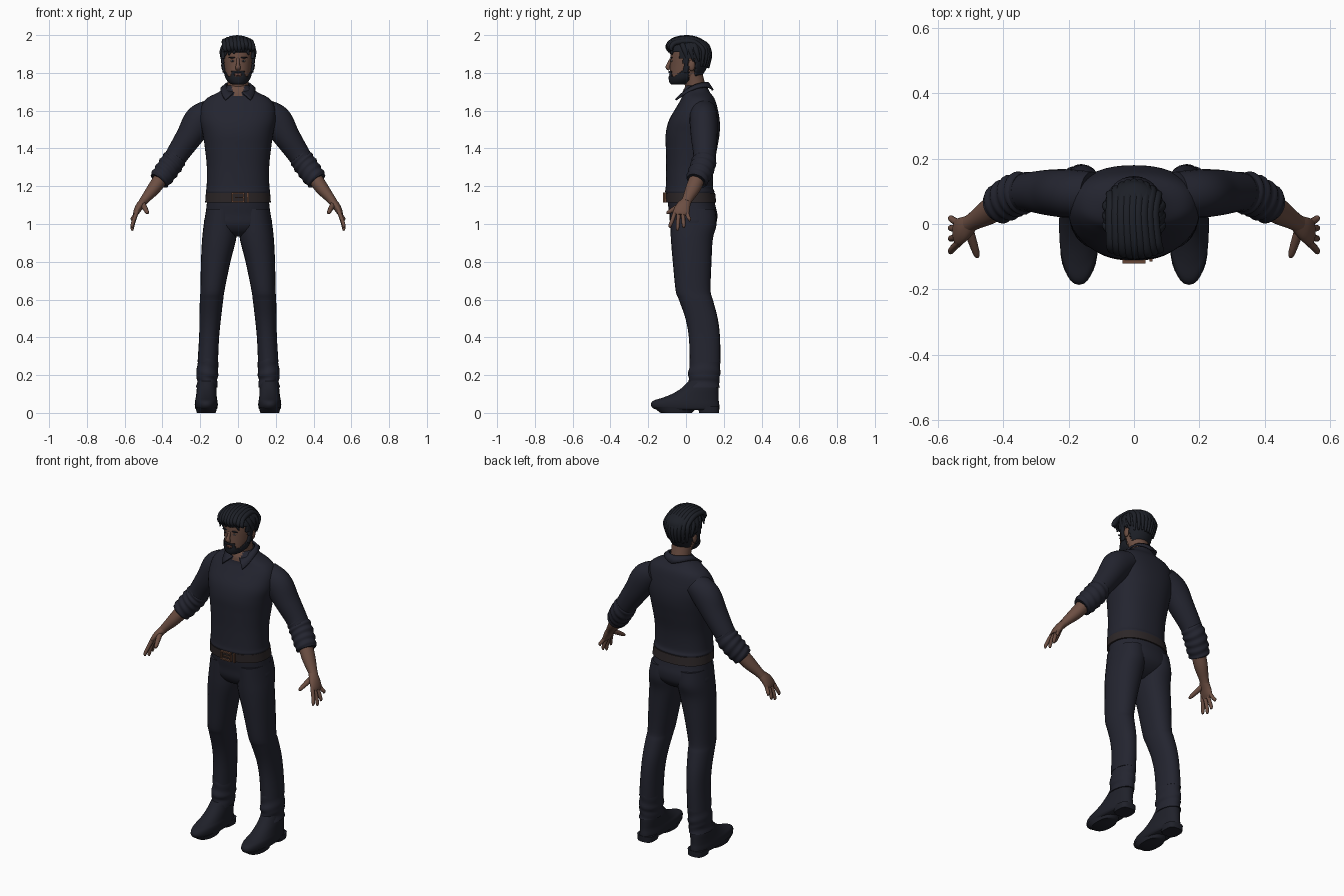
import bpy, bmesh, math, random
from mathutils import Vector, Matrix

random.seed(4)
X, Y = Vector((1, 0, 0)), Vector((0, 1, 0))
old = bpy.data.objects.get("Cube")
if old:
    bpy.data.objects.remove(old)


def material(name, *rgb):
    m = bpy.data.materials.new(name)
    m.use_nodes = True
    m.diffuse_color = (*rgb, 1)
    shader = m.node_tree.nodes["Principled BSDF"]
    shader.inputs["Base Color"].default_value = (*rgb, 1)
    shader.inputs["Roughness"].default_value = .8
    return m


cloth = material("navy cloth", .017, .018, .029)
leather = material("shoe leather", .014, .015, .023)
dark = material("dark hair", .012, .014, .02)
skin = material("skin", .15, .077, .055)
lip = material("lips", .12, .05, .04)
belt_brown = material("belt leather", .026, .02, .021)
copper = material("buckle metal", .13, .06, .035)
eye_white = material("eye white", .2, .17, .16)


def finish(bm, name, mats, mirror=False, thick=0):
    """Turn a bmesh into a smooth object with sharp edges kept."""
    for f in bm.faces:
        f.smooth = True
    for e in bm.edges:
        e.smooth = e.calc_face_angle(0) < .9
    me = bpy.data.meshes.new(name)
    bm.to_mesh(me)
    bm.free()
    for m in mats:
        me.materials.append(m)
    ob = bpy.data.objects.new(name, me)
    bpy.context.collection.objects.link(ob)
    if thick:
        ob.modifiers.new("thickness", 'SOLIDIFY').thickness = thick
    if mirror:
        ob.modifiers.new("mirror", 'MIRROR').use_clip = False
    return ob


def spline(keys, steps):
    k = [Vector(v) for v in keys]
    last = len(k) - 1
    out = []
    for i in range(last):
        a, b, c, d = k[max(i - 1, 0)], k[i], k[i + 1], k[min(i + 2, last)]
        for s in range(steps):
            t = s / steps
            out.append(b + (c - a) * (t / 2) + (a * 2 - b * 5 + c * 4 - d) * (t * t / 2)
                       + (b * 3 - a - c * 3 + d) * (t ** 3 / 2))
    return out + [k[last]]


def loft(name, keys, mat, flat=False, mirror=False, sides=24, steps=4, power=2,
         fold=0, ref=Y, keep=None, paint=None, thick=0):
    """Skin rings: flat keys are (z, x, half width, y front, y back), others (x, y, z, r, r)."""
    if flat:
        keys = [(x, (a + b) / 2, z, (b - a) / 2, w) for z, x, w, a, b in keys]
    rows = spline(keys, steps)
    pts = [Vector(r[:3]) for r in rows]
    bm = bmesh.new()
    rings = []
    for i, (p, r) in enumerate(zip(pts, rows)):
        u, v = Y, X
        if not flat:
            t = (pts[min(i + 1, len(pts) - 1)] - pts[max(i - 1, 0)]).normalized()
            u = (ref - t * ref.dot(t)).normalized()
            v = t.cross(u)
        ring = []
        for j in range(sides):
            a = math.tau * j / sides
            c, s = [math.copysign(abs(q) ** (2 / power), q) for q in (math.cos(a), math.sin(a))]
            k = 1 + fold * math.sin(i * 1.2 + 2 * math.sin(a))
            ring.append(bm.verts.new(p + u * c * max(r[3], .001) * k + v * s * max(r[4], .001) * k))
        rings.append(ring)
    for lo, hi in zip(rings, rings[1:]):
        for j in range(sides):
            n = (j + 1) % sides
            bm.faces.new((lo[j], lo[n], hi[n], hi[j]))
    bm.faces.new(rings[0])
    bm.faces.new(rings[-1])
    bmesh.ops.recalc_face_normals(bm, faces=bm.faces)
    mats = [mat]
    if paint:
        mats.append(paint[1])
        for f in bm.faces:
            f.material_index = int(paint[0](f.calc_center_median()))
    if keep:
        drop = [f for f in bm.faces if not keep(f.calc_center_median())]
        bmesh.ops.delete(bm, geom=drop, context='FACES')
    return finish(bm, name, mats, mirror, thick)


def solid(name, at, size, mat, mirror=False, box=False):
    bm = bmesh.new()
    mx = Matrix.Translation(at) @ Matrix.Diagonal((*size, 1))
    if box:
        bmesh.ops.create_cube(bm, size=1, matrix=mx)
    else:
        bmesh.ops.create_uvsphere(bm, u_segments=16, v_segments=10, radius=1, matrix=mx)
    return finish(bm, name, [mat], mirror)


# Shirt body with an open neck
loft("shirt", [(1.15, 0, .16, -.1, .14), (1.17, 0, .17, -.11, .15), (1.2, 0, .166, -.107, .142),
               (1.3, 0, .165, -.105, .147), (1.4, 0, .175, -.107, .165), (1.48, 0, .187, -.107, .178),
               (1.55, 0, .2, -.09, .178), (1.62, 0, .195, -.05, .165), (1.665, 0, .165, -.025, .15),
               (1.7, 0, .1, -.018, .125), (1.735, 0, .055, 0, .11)],
     cloth, flat=True, sides=48, steps=6, power=2.3,
     paint=(lambda c: c.y < .03 and abs(c.x) < (c.z - 1.655) * .5, skin))

# Sleeves, rolled at the elbow
loft("sleeve", [(.13, .09, 1.6, .07, .065), (.2, .093, 1.55, .074, .083), (.26, .096, 1.46, .07, .07),
                (.32, .098, 1.37, .06, .06), (.36, .09, 1.305, .058, .056)], cloth, mirror=True, steps=6)
loft("rolled_cuff", [(.325, .098, 1.36, .058, .058), (.345, .095, 1.33, .064, .063), (.37, .085, 1.295, .064, .062),
                     (.395, .07, 1.26, .062, .06), (.418, .056, 1.23, .056, .054), (.415, .058, 1.234, .04, .04)],
     cloth, mirror=True, steps=6, fold=.05)

# Shirt collar
bm = bmesh.new()
edge = []
for i in range(37):
    a = math.radians(-165 + i * 330 / 36)
    f, b = (1 - math.cos(a)) / 2, a * .8
    edge.append((bm.verts.new((math.sin(a) * .06, .052 + math.cos(a) * .06, 1.745 - .05 * f * f)),
                 bm.verts.new((math.sin(b) * .088, .05 + math.cos(b) * .088 - .045 * f * f,
                               1.705 + .02 * abs(math.sin(a)) - .06 * f ** 3))))
for p, q in zip(edge, edge[1:]):
    bm.faces.new((p[0], p[1], q[1], q[0]))
finish(bm, "collar", [cloth], thick=.01)

# Trousers
loft("trouser_seat", [(1.17, 0, .16, -.1, .142), (1.1, 0, .166, -.095, .155), (1.05, 0, .172, -.088, .166),
                      (1, 0, .178, -.083, .158), (.96, 0, .13, -.06, .12), (.935, 0, .05, -.02, .07)],
     cloth, flat=True, sides=40, power=2.3)
loft("trouser_leg", [(1.08, .088, .08, -.085, .155), (1, .093, .088, -.083, .162), (.92, .1, .09, -.08, .142),
                     (.8, .118, .078, -.07, .135), (.65, .135, .064, -.055, .13), (.6, .14, .062, -.038, .142),
                     (.5, .147, .057, -.003, .168), (.4, .153, .053, .015, .18), (.27, .16, .054, .02, .182)],
     cloth, flat=True, mirror=True, power=2.2)
loft("trouser_hem", [(.29, .158, .053, .02, .181), (.24, .161, .056, .017, .181), (.2, .163, .058, .01, .181),
                     (.17, .163, .053, .016, .176), (.135, .165, .057, -.005, .179)],
     cloth, flat=True, mirror=True, fold=.025)

# Shoes
loft("shoe", [(.016, .168, .052, -.15, .17), (.025, .168, .059, -.175, .176), (.045, .168, .061, -.186, .176),
              (.065, .168, .059, -.172, .173), (.08, .168, .056, -.125, .172), (.1, .167, .054, -.075, .172),
              (.13, .166, .052, -.025, .172), (.17, .164, .047, .015, .168)],
     leather, flat=True, mirror=True, sides=32, power=2.2)
loft("shoe_sole", [(0, .168, .05, -.135, .03), (.03, .168, .058, -.175, .06)], leather, flat=True, mirror=True, power=2.3)
loft("shoe_heel", [(0, .168, .048, .07, .175), (.035, .168, .052, .06, .177)], leather, flat=True, mirror=True, power=3)

# Belt with buckle
loft("belt", [(1.115, 0, .174, -.108, .16), (1.165, 0, .17, -.112, .154)], belt_brown, flat=True, sides=48, power=2.3)
for s in (-1, 1):
    solid("buckle_bar", (0, -.114, 1.14 + s * .022), (.07, .014, .008), copper, box=True)
    solid("buckle_side", (s * .031, -.114, 1.14), (.008, .014, .05), copper, box=True)
solid("buckle_prong", (.008, -.116, 1.14), (.046, .01, .006), copper, box=True)
solid("belt_keeper", (.052, -.108, 1.14), (.01, .014, .054), copper, box=True)

# Forearms and hands
loft("forearm", [(.385, .075, 1.275, .04, .04), (.44, .04, 1.195, .04, .036), (.485, .012, 1.14, .029, .026),
                 (.505, 0, 1.115, .026, .022)], skin, mirror=True)
loft("palm", [(.495, .005, 1.125, .025, .022), (.52, -.014, 1.095, .037, .021), (.537, -.025, 1.065, .042, .017),
              (.544, -.028, 1.048, .034, .012)], skin, mirror=True)
for name, root, tip, low in (("index", -.056, -.084, .98), ("middle", -.038, -.045, .965),
                             ("ring", -.017, -.012, .98), ("little", .002, .018, 1.015)):
    loft(name + "_finger", [(.533, root, 1.07, .011, .011), (.552, root * .4 + tip * .6, .5 * low + .53, .0105, .0105),
                            (.56, tip, low + .012, .009, .009), (.558, tip, low, .004, .004)],
         skin, mirror=True, sides=10)
loft("thumb", [(.507, -.012, 1.11, .016, .016), (.493, -.055, 1.085, .013, .014), (.481, -.092, 1.062, .01, .01),
               (.478, -.102, 1.055, .004, .004)], skin, mirror=True, sides=10)

# Neck and head
loft("neck", [(0, .06, 1.68, .056, .058), (0, .047, 1.74, .053, .056), (0, .03, 1.8, .055, .06)], skin)
skull = [(1.738, 0, .022, -.07, -.01), (1.748, 0, .04, -.08, .02), (1.77, 0, .058, -.085, .055),
         (1.8, 0, .067, -.085, .082), (1.84, 0, .074, -.084, .104), (1.88, 0, .079, -.083, .117),
         (1.92, 0, .08, -.08, .12), (1.95, 0, .07, -.064, .11), (1.973, 0, .045, -.03, .08), (1.98, 0, .012, .01, .04)]
loft("head", skull, skin, flat=True, sides=40)


def shell(name, grow, keep):
    keys = [(z, x, w + grow, a - grow, b + grow) for z, x, w, a, b in skull]
    loft(name, keys, dark, flat=True, sides=64, steps=8, keep=keep, thick=grow)


def is_hair(c):
    return (c.z > 1.785 and c.y > .05) or c.z > 1.91 or (c.y > -.035 and c.z > 1.875) \
        or (abs(c.y) < .014 and c.z > 1.8)


def is_beard(c):
    jaw = c.y < .014 and c.z < 1.779 + max(0, c.y + .06) * .8
    side = abs(c.x) < .037 and c.z < 1.811 and c.y < 0
    return jaw or (side and (c.z > 1.8 or abs(c.x) > .023))


shell("hair_cap", .013, is_hair)
shell("beard", .007, is_beard)

# Face
loft("nose", [(0, -.078, 1.875, .008, .008), (0, -.09, 1.848, .01, .009), (0, -.096, 1.83, .012, .014),
              (0, -.087, 1.817, .007, .012)], skin, sides=12)
solid("mouth", (0, -.083, 1.79), (.02, .006, .006), lip)
solid("ear", (.078, .03, 1.84), (.011, .018, .03), skin, mirror=True)
solid("eye", (.029, -.076, 1.863), (.012, .005, .005), eye_white, mirror=True)
solid("iris", (.029, -.079, 1.863), (.005, .003, .005), dark, mirror=True)
solid("eyebrow", (.031, -.077, 1.881), (.019, .007, .004), dark, mirror=True)

# Swept hair locks over the crown and down the back
for i in range(9):
    x = (i - 4) * .018
    drop, j = 3.5 * x * x, random.uniform(-.006, .006)
    loft("hair_lock", [(x * 1.05 + .01, -.09 + drop, 1.915 + j, .004, .004),
                       (x + .006, -.097 + drop, 1.948 + j - drop, .015, .012),
                       (x * .95, -.055, 1.978 - drop, .017, .014), (x * .9 - .005, .03, 1.984 - drop, .017, .015),
                       (x * .95, .1 - drop, 1.953 - drop, .016, .013), (x, .128 - drop * 2, 1.9, .014, .011),
                       (x * .9, .118 - drop * 2, 1.83 + j, .005, .005)], dark, sides=10, ref=X)
# Loose fringe and side locks
for x, z in ((-.062, 1.885), (-.042, 1.893), (-.02, 1.9), (.05, 1.895)):
    loft("fringe_lock", [(x * .8, -.07, 1.945, .014, .01), (x, -.082 + 3 * x * x, 1.92, .013, .01),
                         (x * 1.15, -.084 + 4 * x * x, z, .003, .003)], dark, sides=10, ref=X)
for y in (0, .03, .06):
    loft("side_lock", [(.07, y - .02, 1.955, .014, .01), (.086, y - .005, 1.915, .014, .012),
                       (.084, y + .01, 1.86, .004, .004)], dark, mirror=True, sides=10)
